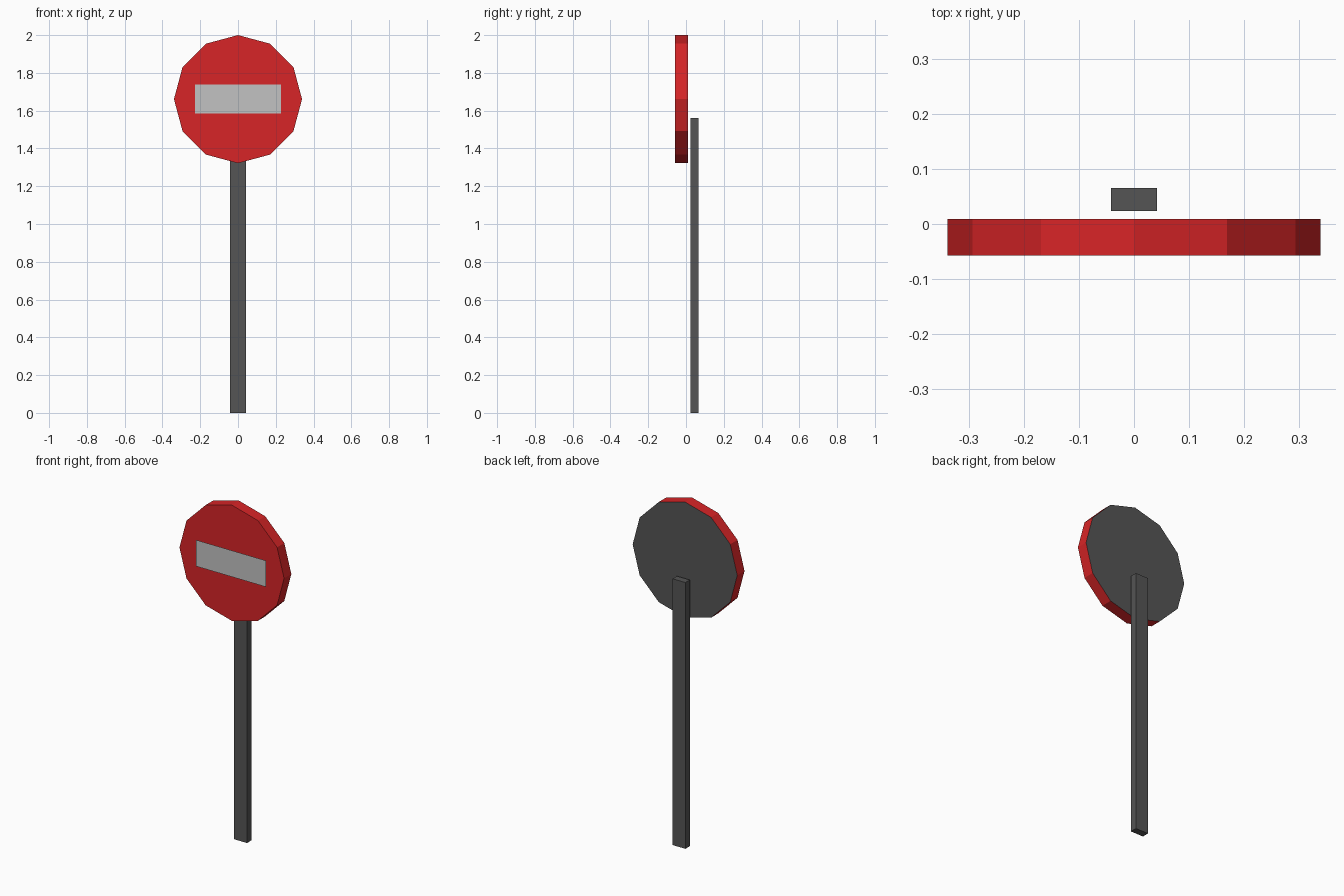
import bpy
import bmesh
from math import radians
from mathutils import Matrix, Vector

old = bpy.data.objects.get("Cube")
if old:
    bpy.data.objects.remove(old, do_unlink=True)


def material(name, rgb):
    mat = bpy.data.materials.new(name)
    mat.use_nodes = True
    color = (*rgb, 1.0)
    mat.diffuse_color = color
    mat.node_tree.nodes["Principled BSDF"].inputs["Base Color"].default_value = color
    return mat


def finish(bm, name, *mats):
    mesh = bpy.data.meshes.new(name)
    bm.to_mesh(mesh)
    bm.free()
    for mat in mats:
        mesh.materials.append(mat)
    obj = bpy.data.objects.new(name, mesh)
    bpy.context.collection.objects.link(obj)
    return obj


red = material("sign red", (0.68, 0.018, 0.02))
grey = material("dark grey", (0.09, 0.09, 0.09))
white = material("bar light grey", (0.54, 0.54, 0.54))

CENTER_Z = 1.661
RADIUS = 0.339
TO_FRONT = Matrix.Rotation(radians(90), 4, "X")  # turns +z to -y

# Post: flat upright behind the disc
bm = bmesh.new()
bmesh.ops.create_cube(bm, size=1)
bmesh.ops.scale(bm, vec=(0.083, 0.041, 1.56), verts=bm.verts)
bmesh.ops.translate(bm, vec=(0, 0.0445, 0.78), verts=bm.verts)
finish(bm, "post", grey)

# Disc: twelve-sided plate, red with a grey back
bm = bmesh.new()
bmesh.ops.create_cone(bm, cap_ends=True, segments=12, radius1=RADIUS,
                      radius2=RADIUS, depth=0.067,
                      matrix=Matrix.Translation((0, -0.024, CENTER_Z)) @ TO_FRONT)
bm.normal_update()
for face in bm.faces:
    face.material_index = 1 if face.normal.y > 0.9 else 0
finish(bm, "sign_disc", red, grey)

# Bar: thin marking just in front of the disc
bm = bmesh.new()
bmesh.ops.create_grid(bm, x_segments=1, y_segments=1, size=1)
bmesh.ops.scale(bm, vec=(0.227, 0.077, 1), verts=bm.verts)
bmesh.ops.transform(bm, verts=bm.verts,
                    matrix=Matrix.Translation(Vector((0, -0.065, CENTER_Z))) @ TO_FRONT)
finish(bm, "sign_bar", white)
